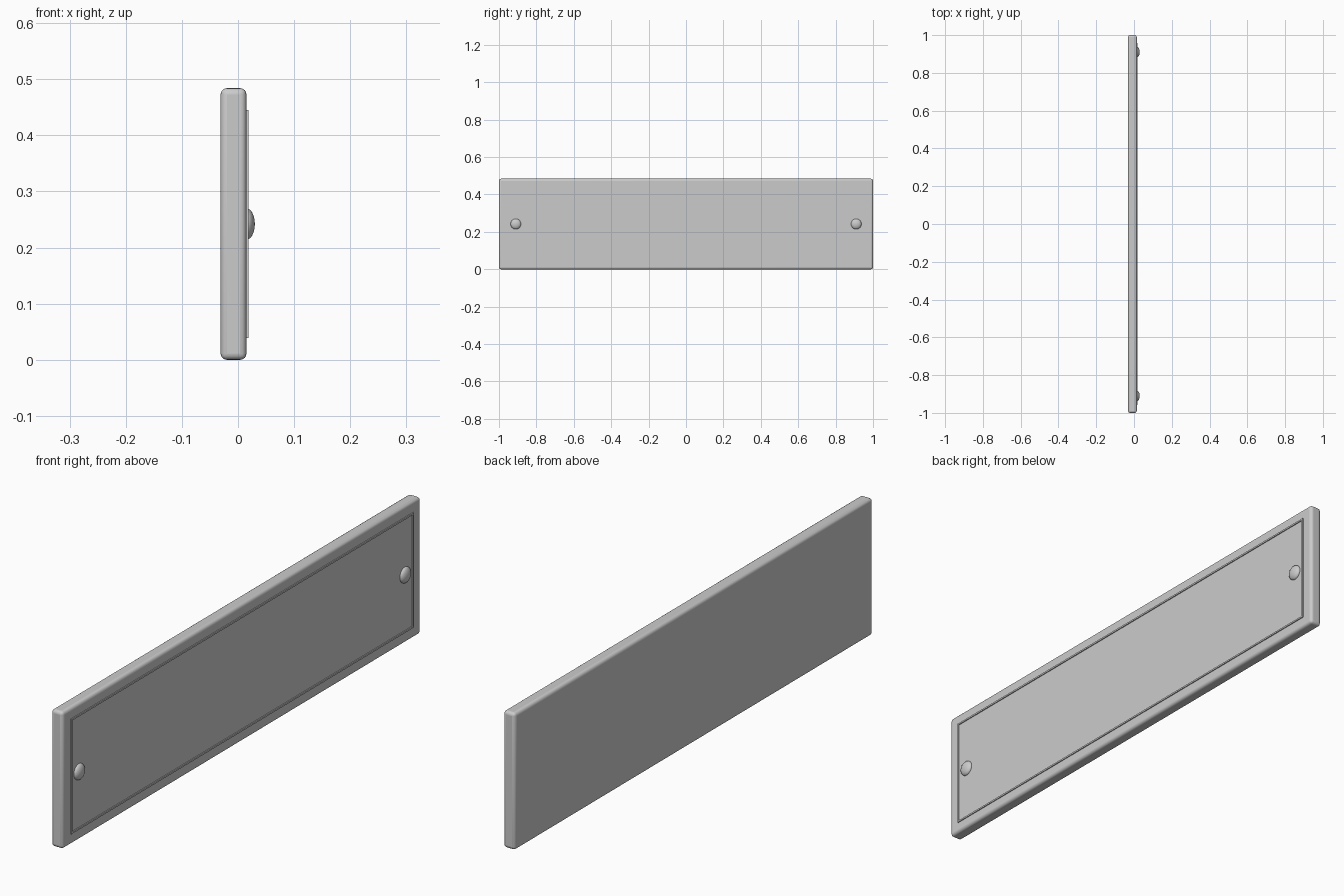
import bpy

if "Cube" in bpy.data.objects:
    bpy.data.objects.remove(bpy.data.objects["Cube"])

FACE = 0.015          # x of the plate's front face
MID_Z = 0.242


def box(name, lo, hi, bevel=0.0, segments=3):
    size = [b - a for a, b in zip(lo, hi)]
    centre = [(a + b) / 2 for a, b in zip(lo, hi)]
    bpy.ops.mesh.primitive_cube_add(size=1, location=centre)
    ob = bpy.context.object
    ob.name = name
    ob.scale = size
    bpy.ops.object.transform_apply(location=False, rotation=False, scale=True)
    if bevel:
        mod = ob.modifiers.new("rounded_edges", 'BEVEL')
        mod.width = bevel
        mod.segments = segments
        bpy.ops.object.shade_smooth_by_angle()
    return ob


# Rounded backing plate
box("plate", (-0.031, -1, 0), (FACE, 1, 2 * MID_Z), bevel=0.011, segments=4)

# Thin raised border line around the face
W, Y, Z = 0.006, 0.957, 0.203
for side, s in (("lower", -1), ("upper", 1)):
    z = MID_Z + s * (Z - W / 2)
    box(f"border_{side}", (FACE - 0.002, -Y, z - W / 2), (FACE + 0.0035, Y, z + W / 2))
for side, s in (("left", -1), ("right", 1)):
    y = s * (Y - W / 2)
    box(f"border_{side}", (FACE - 0.002, y - W / 2, MID_Z - Z + W),
        (FACE + 0.0035, y + W / 2, MID_Z + Z - W))

# Domed screw heads at both ends
for side, s in (("left", -1), ("right", 1)):
    bpy.ops.mesh.primitive_uv_sphere_add(segments=32, ring_count=16, radius=1,
                                         location=(FACE, s * 0.91, MID_Z))
    head = bpy.context.object
    head.name = f"screw_head_{side}"
    head.scale = (0.015, 0.028, 0.028)
    bpy.ops.object.transform_apply(location=False, rotation=False, scale=True)
    bpy.ops.object.shade_smooth()
